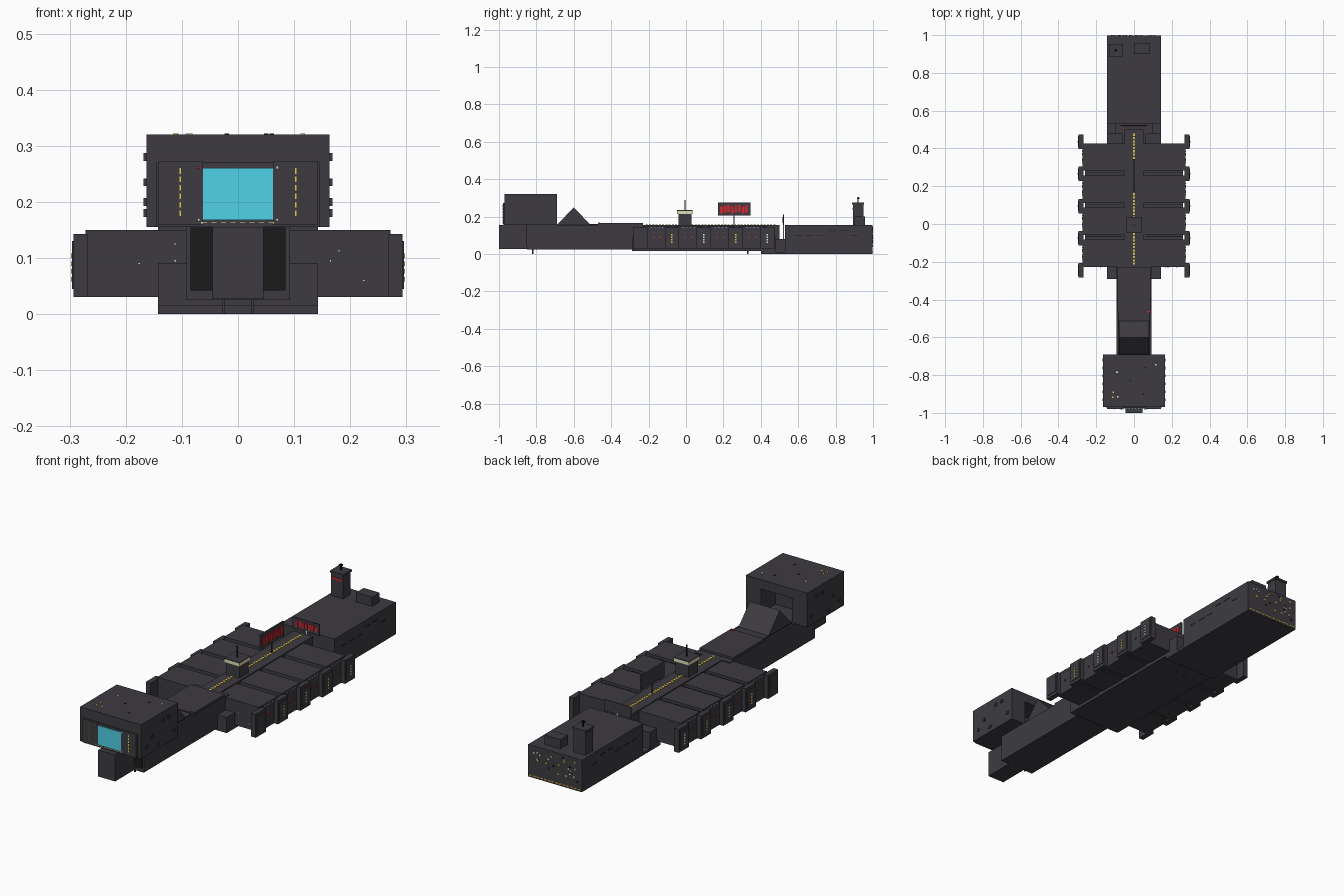
import bpy
import bmesh
import random
from mathutils import Matrix, Vector

random.seed(4)
if "Cube" in bpy.data.objects:
    bpy.data.objects.remove(bpy.data.objects["Cube"], do_unlink=True)


def material(name, red, green, blue):
    mat = bpy.data.materials.new(name)
    mat.use_nodes = True
    mat.diffuse_color = (red, green, blue, 1)
    mat.node_tree.nodes["Principled BSDF"].inputs["Base Color"].default_value = (red, green, blue, 1)
    return mat


hull = material("hull grey", .047, .044, .053)
dark = material("recess black", .011, .011, .012)
cyan = material("window cyan", .08, .64, .8)
yellow = material("lamp yellow", .8, .6, .07)
white = material("lamp white", .8, .8, .72)
red = material("sign red", .6, .02, .03)
cream = material("collar cream", .72, .75, .48)


def finish(name, bm, mat):
    bmesh.ops.recalc_face_normals(bm, faces=bm.faces)
    mesh = bpy.data.meshes.new(name)
    bm.to_mesh(mesh)
    bm.free()
    mesh.materials.append(mat)
    obj = bpy.data.objects.new(name, mesh)
    bpy.context.collection.objects.link(obj)
    return obj


def boxes(name, mat, spans, mirror=False):
    """One object from boxes, each given as x, y and z ranges."""
    bm = bmesh.new()
    for span in spans:
        for side in ((1, -1) if mirror else (1,)):
            centre = [(low + high) / 2 for low, high in span]
            size = [high - low for low, high in span]
            centre[0] *= side
            place = Matrix.Translation(Vector(centre)) @ Matrix.Diagonal((*size, 1))
            bmesh.ops.create_cube(bm, size=1, matrix=place)
    return finish(name, bm, mat)


def box(name, x, y, z, mat=hull, mirror=False):
    return boxes(name, mat, [(x, y, z)], mirror)


def around(centre, size):
    """A range of the given size about a centre."""
    return (centre - size / 2, centre + size / 2)


def sym(half):
    return (-half, half)


def prism(name, outline, half_width, mat):
    """Extrude a side outline of (y, z) points across x."""
    bm = bmesh.new()
    face = bm.faces.new([bm.verts.new((-half_width, y, z)) for y, z in outline])
    new = bmesh.ops.extrude_face_region(bm, geom=[face])["geom"]
    moved = [v for v in new if isinstance(v, bmesh.types.BMVert)]
    bmesh.ops.translate(bm, verts=moved, vec=(2 * half_width, 0, 0))
    return finish(name, bm, mat)


DECK = .155

# Command block with an opening at the back
head = box("command_block", sym(.163), (-.97, -.69), (DECK, .32))
cutter = box("opening_cutter", sym(.082), (-.8, -.6), (.16, .275))
cutter.hide_render = True
cutter.hide_viewport = True
cutter.display_type = 'WIRE'
cut = head.modifiers.new("opening", 'BOOLEAN')
cut.object = cutter
cut.operation = 'DIFFERENCE'
cut.solver = 'EXACT'

# Front face: surround, cheeks, big window and lamps
box("front_surround", sym(.145), (-.975, -.965), (DECK, .27))
box("front_cheek", (.062, .143), (-.979, -.97), (.16, .272), mirror=True)
box("front_window", sym(.062), (-.978, -.972), (.168, .26), cyan)
boxes("cheek_lamps", yellow,
      [(around(.103, .003), (-.981, -.978), around(.18 + i * .015, .01)) for i in range(6)], True)
boxes("sill_lamps", cream,
      [(around(-.06 + i * .017, .011), (-.981, -.974), around(.163, .003)) for i in range(8)])
boxes("lower_corner_lamps", white, [(around(.07, .005), (-.982, -.978), around(.168, .005))], True)
box("upper_right_lamp", around(-.07, .005), (-.982, -.978), around(.261, .005), red)
box("upper_left_lamp", around(.07, .005), (-.982, -.978), around(.261, .005), white)

# Small fittings on the command block
boxes("head_side_fittings", hull,
      [((.16, .168), around(-.93 + i * .042, .014), around(random.choice((.18, .2, .235, .28, .3)), .014))
       for i in range(6)], True)
for mat, spots in ((white, ((-.09, -.785), (.115, -.745), (-.085, -.915))),
                   (yellow, ((-.11, -.89), (-.112, -.917))),
                   (dark, ((-.02, -.83), (.05, -.9), (.06, -.76)))):
    boxes("head_roof_lamps_" + mat.name.split()[1], mat,
          [(around(x, .008), around(y, .008), (.318, .322)) for x, y in spots])

# Nose and neck
box("nose", sym(.045), (-1, -.84), (.027, DECK))
box("neck", sym(.093), (-.85, -.2), (.025, DECK))
box("neck_intake", (.045, .085), (-.854, -.848), (.042, .154), dark, True)
prism("neck_ridge", [(-.69, DECK), (-.6, .25), (-.51, DECK)], .08, hull)
box("ridge_frame", sym(.084), (-.69, -.465), (.15, .157), dark)
box("ridge_base", sym(.08), (-.58, -.47), (.15, .16))
box("neck_plate", sym(.09), (-.47, -.23), (.15, .165))
box("neck_light", (.07, .087), (-.468, -.46), (.15, .168), red)

# Central hull
box("spine", sym(.05), (-.25, .5), (.03, DECK))
box("keel", sym(.143), (-.29, .41), (.015, .06))
box("rear_neck", sym(.1), (.4, .54), (.005, .08))
box("rear_keel", sym(.143), (.4, .54), (0, .012))
box("front_shoulder", (.09, .143), (-.29, -.22), (.015, .09), mirror=True)
box("rear_shoulder", (.06, .143), (.4, .48), (.012, .09), mirror=True)
boxes("feet", hull, [(around(.026, .005), around(y, .008), (0, .03)) for y in (-.82, .33)], True)

# Wing pods, the lower deck between them and the end fins
pitch = .17
pods = [-.155 + i * pitch for i in range(4)]
fins = [-.245 + i * pitch for i in range(5)]
boxes("wing_pods", hull, [((.045, .272), around(y, .145), (.03, .15)) for y in pods], True)
boxes("wing_deck", hull, [((.04, .26), (-.21, .4), (.035, .135))], True)
boxes("slot_strips", dark,
      [((.06, .255), around(y + side * .009, .004), (.13, .138)) for y in fins[1:4] for side in (-1, 1)], True)
boxes("end_fins", hull, [((.268, .293), around(y, .077), (.03, .143)) for y in fins], True)
boxes("fin_panels", hull, [((.29, .296), around(y, .06), (.045, .13)) for y in fins], True)

# Lamps on the wing ends
for mat, rows in ((yellow, fins[1::2]), (white, fins[2::2])):
    boxes("fin_lamps_" + mat.name.split()[1], mat,
          [((.294, .298), around(y, .008), around(.062 + i * .014, .008)) for y in rows for i in range(4)], True)
boxes("pod_lamps", red,
      [((.27, .276), around(y + s * .018, .008), around(.09, .008)) for y in pods for s in (-1, 1)], True)
boxes("pod_end_lamps", white,
      [((.27, .276), around(y + (i - 1.5) * .02, .006), (.138, .142)) for y in pods for i in range(4)], True)
boxes("wing_front_lamps", cream,
      [(around(x, .004), (-.232, -.227), around(z, .004))
       for x, z in ((-.176, .09), (-.112, .125), (-.112, .095), (.165, .095), (.18, .113), (.224, .06))])

# Row of lamps along the spine
boxes("spine_lamps", yellow,
      [(sym(.006), around(-.21 + i * .0175, .011), (.15, .1565)) for i in range(40)])

# Middle tower
box("middle_tower", sym(.035), (-.04, .03), (.15, .215))
box("middle_tower_collar", sym(.041), (-.048, .036), (.214, .231), cream)
box("middle_tower_cap", sym(.041), (-.048, .036), (.231, .235))
box("middle_mast", sym(.003), around(-.006, .006), (.23, .29), dark)

# Sign boards with lit bars on one face, along the spine and across it
box("long_sign", sym(.004), (.17, .345), (.205, .275))
box("long_sign_post", sym(.003), around(.257, .006), (.15, .21))
boxes("long_sign_bars", red,
      [((.003, .006), around(.19 + i * .019, .015), around(.24 + (i % 3 - 1) * .004, .038)) for i in range(8)])
box("cross_sign", sym(.072), (.519, .523), (DECK, .21))
box("cross_sign_post", sym(.004), (.519, .524), (.07, .16), white)
boxes("cross_sign_bars", red,
      [(around(-.05 + i * .017, .012), (.517, .52), around(.181 + (i % 2) * .004, .028)) for i in range(7)])

# Engine block
box("engine_block", sym(.143), (.53, .997), (0, DECK))
box("engine_tower", (-.128, -.064), (.892, .948), (.15, .27))
box("engine_tower_cap", (-.132, -.06), (.888, .952), (.265, .275))
box("engine_tower_light", (-.126, -.066), (.889, .893), (.238, .247), red)
box("engine_mast", around(-.096, .006), around(.92, .006), (.27, .305), dark)
box("engine_mast_tip", around(-.096, .014), around(.92, .014), (.295, .302), dark)
box("engine_hatch", (0, .085), (.9, .957), (.15, .2))
boxes("engine_side_slots", dark,
      [((.141, .144), around(.6 + i * .06, .04), around(random.choice((.1, .125)), .004))
       for i in range(6)], True)

# Scattered lamps on the stern
for mat, count in ((white, 9), (yellow, 10), (dark, 6)):
    boxes("stern_lamps_" + mat.name.split()[1], mat,
          [(around(random.uniform(-.13, .13), .008), (.995, 1), around(random.uniform(.04, .14), .007))
           for i in range(count)])
boxes("stern_bottom_lamps", yellow,
      [(around(-.13 + i * .02, .014), (.995, .999), around(.01, .005)) for i in range(14)])
